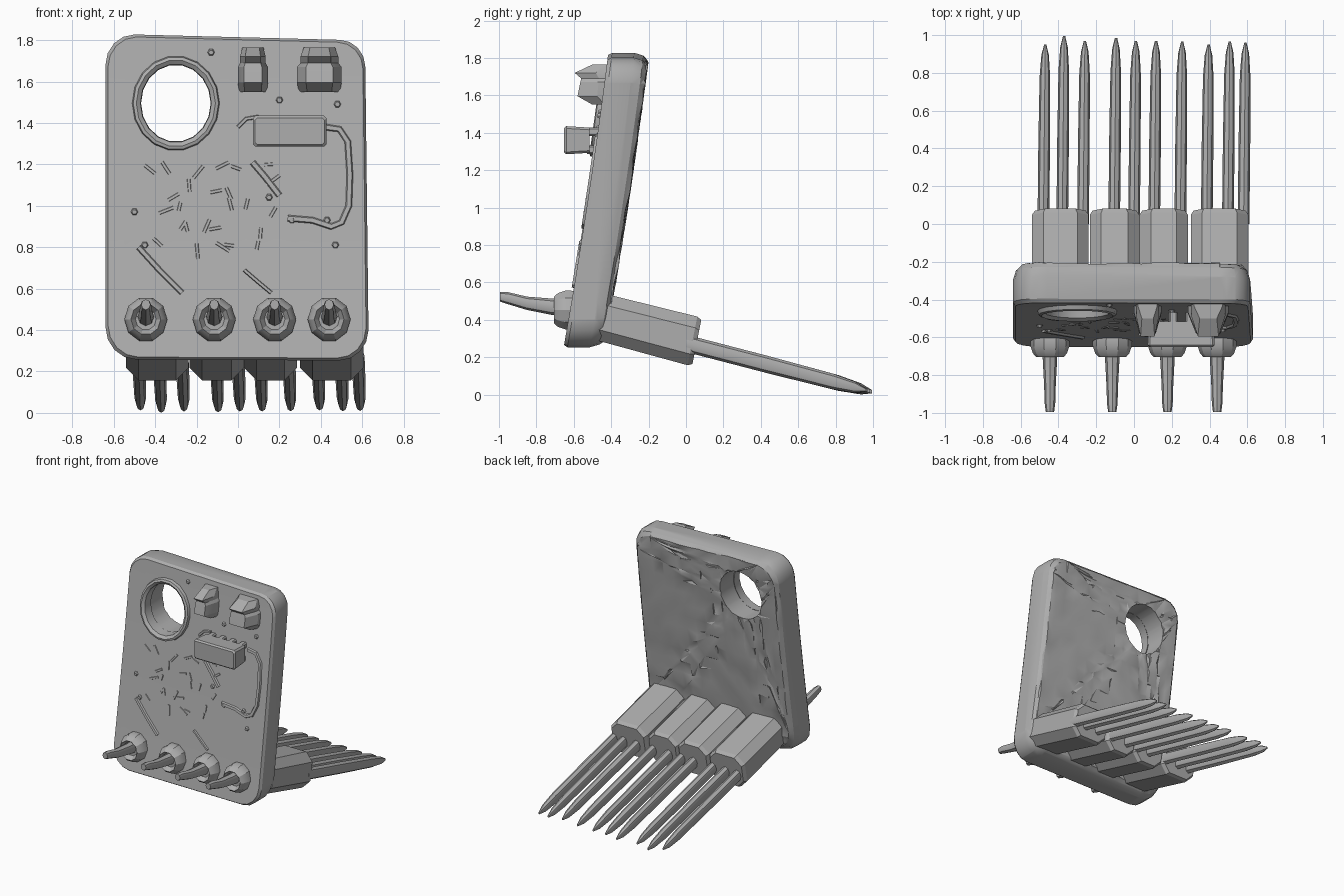
import bpy, bmesh, math, random
from mathutils import Vector

random.seed(4)
cube = bpy.data.objects.get("Cube")
if cube:
    bpy.data.objects.remove(cube)

grey = bpy.data.materials.new("plain grey")
grey.use_nodes = True
grey.diffuse_color = (0.42, 0.42, 0.42, 1)
grey.node_tree.nodes["Principled BSDF"].inputs["Base Color"].default_value = (0.42, 0.42, 0.42, 1)


def front_y(z):
    """Depth of the leaning, slightly bowed board front at height z."""
    return -0.70 + 0.185 * z - 0.016 * z * z


def smooth(ob, angle):
    bpy.ops.object.select_all(action='DESELECT')
    ob.select_set(True)
    bpy.context.view_layer.objects.active = ob
    bpy.ops.object.shade_smooth_by_angle(angle=math.radians(angle))


def finish(name, bm, angle=35):
    bmesh.ops.recalc_face_normals(bm, faces=bm.faces)
    mesh = bpy.data.meshes.new(name)
    bm.to_mesh(mesh)
    bm.free()
    mesh.materials.append(grey)
    ob = bpy.data.objects.new(name, mesh)
    bpy.context.collection.objects.link(ob)
    smooth(ob, angle)
    return ob


def skin(rings, closed=False):
    """Join matching rings of points into a solid, capped unless closed."""
    bm = bmesh.new()
    loops = [[bm.verts.new(p) for p in ring] for ring in rings]
    pairs = list(zip(loops, loops[1:]))
    if closed:
        pairs.append((loops[-1], loops[0]))
    else:
        bm.faces.new(loops[0])
        bm.faces.new(loops[-1])
    for a, b in pairs:
        for i in range(len(a)):
            j = (i + 1) % len(a)
            bm.faces.new((a[i], a[j], b[j], b[i]))
    return bm


def oval(x, y, z, rx, rz, sides):
    return [(x + rx * math.cos(math.tau * i / sides), y,
             z + rz * math.sin(math.tau * i / sides)) for i in range(sides)]


def chamfered(x, y, z, w, h, c):
    """Octagonal cross-section facing along y."""
    a, b = w / 2, h / 2
    return [(x + p, y, z + q) for p, q in (
        (-a + c, -b), (a - c, -b), (a, -b + c), (a, b - c),
        (a - c, b), (-a + c, b), (-a, b - c), (-a, -b + c))]


def ridge(name, points, width, height=0.012):
    """Low raised strip following (x, z) points across the board front."""
    rings = []
    for i, (x, z) in enumerate(points):
        p, q = points[max(i - 1, 0)], points[min(i + 1, len(points) - 1)]
        side = Vector((p[1] - q[1], q[0] - p[0])).normalized() * width
        rings.append([(x + s * side.x, front_y(z + s * side.y) + d, z + s * side.y)
                      for s, d in ((-1, 0.01), (-0.5, -height), (0.5, -height), (1, 0.01))])
    finish(name, skin(rings))


# Circuit board: rounded outline with softened rims
corners = [(0.49, 1.67, 0.125, 0), (-0.50, 1.68, 0.14, 90),
           (-0.49, 0.415, 0.15, 180), (0.49, 0.40, 0.14, 270)]
outline = []
for cx, cz, r, start in corners:
    for k in range(5):
        a = math.radians(start + k * 22.5)
        outline.append((cx + r * math.cos(a), cz + r * 1.05 * math.sin(a)))


def board_ring(depth, shrink):
    return [(x * (1 - shrink / 0.63), depth, 1.04 + (z - 1.04) * (1 - shrink / 0.78))
            for x, z in outline]


board = finish("circuit_board", skin([
    board_ring(0, 0.012), board_ring(0.02, 0), board_ring(0.14, 0),
    board_ring(0.19, 0.015), board_ring(0.216, 0.04)]))

# Mounting hole, cut while the board is still flat
hole_x, hole_z = -0.30, 1.495
cutter = finish("hole_cutter", skin([oval(hole_x, y, hole_z, 0.178, 0.19, 24) for y in (-0.3, 0.5)]))
cutter.hide_render = True
mod = board.modifiers.new("hole", 'BOOLEAN')
mod.object, mod.operation, mod.solver = cutter, 'DIFFERENCE', 'EXACT'
bpy.context.view_layer.objects.active = board
bpy.ops.object.modifier_apply(modifier="hole")
bpy.data.objects.remove(cutter)

# Lean and bow the board, roughening its back
bm = bmesh.new()
bm.from_mesh(board.data)
bmesh.ops.triangulate(bm, faces=bm.faces)
for axis, low, step, count in ((2, 0.403, 0.097, 14), (0, -0.543, 0.083, 14)):
    for i in range(count):
        co, no = Vector(), Vector()
        co[axis], no[axis] = low + i * step, 1
        bmesh.ops.bisect_plane(bm, geom=bm.verts[:] + bm.edges[:] + bm.faces[:],
                               plane_co=co, plane_no=no, dist=0.0001)
bmesh.ops.triangulate(bm, faces=bm.faces)
for v in bm.verts:
    if v.co.y > 0.21:
        v.co.y += random.uniform(-0.008, 0.006)
    v.co.y += front_y(v.co.z)
bm.to_mesh(board.data)
bm.free()
smooth(board, 25)

# Raised rim round the hole
rim = []
for grow, depth in ((-0.008, 0.06), (-0.005, -0.012), (0.015, -0.028), (0.03, -0.022), (0.04, 0.02)):
    ring = oval(hole_x, 0, hole_z, 0.176 + grow, 0.194 + grow, 18)
    rim.append([(x, front_y(z) + depth, z) for x, y, z in ring])
finish("hole_rim", skin(rim, closed=True), 25)

# Connector housings behind the board, sloping down to the rear
for x, w in ((-0.39, 0.30), (-0.103, 0.262), (0.157, 0.256), (0.453, 0.305)):
    rings = [chamfered(x, -0.47, 0.418, w, 0.26, 0.06),
             chamfered(x, 0.035, 0.287, w, 0.26, 0.06),
             chamfered(x, 0.06, 0.281, w - 0.03, 0.235, 0.055)]
    rings[1:] = [[(a, b + 0.2 * (c - 0.29), c) for a, b, c in r] for r in rings[1:]]
    finish("pin_housing", skin(rings), 20)

# Long tapering pins
pins = ((-0.48, 0.95), (-0.38, 0.995), (-0.27, 0.97), (-0.105, 0.985), (0.0, 0.97),
        (0.107, 0.97), (0.245, 0.965), (0.385, 0.95), (0.497, 0.965), (0.58, 0.96))
for x, tip in pins:
    rings = []
    for t, r in ((0, 0.031), (0.45, 0.031), (0.82, 0.028), (0.94, 0.02), (1, 0.006)):
        y = t * tip
        rings.append(oval(x + 0.01 * t, y, 0.274 - 0.265 * y + 0.005 * t, r, r * 1.5, 8))
    finish("long_pin", skin(rings), 40)

# Cupped solder collars and short pins on the front
for x in (-0.445, -0.115, 0.177, 0.44):
    collar = [oval(x, y, 0.452, r, r * 1.05, 10) for y, r in (
        (-0.55, 0.09), (-0.60, 0.103), (-0.645, 0.104), (-0.685, 0.09), (-0.705, 0.072),
        (-0.67, 0.05))]
    finish("solder_collar", skin(collar), 25)
    pin = [oval(x, y, z, r, r * 1.15, 8) for y, z, r in (
        (-0.62, 0.462, 0.042), (-0.72, 0.47, 0.038), (-0.85, 0.488, 0.031),
        (-0.95, 0.515, 0.028), (-0.995, 0.523, 0.022))]
    finish("short_pin", skin(pin), 40)

# Chip standing off the board on small legs
finish("chip", skin([chamfered(0.25, y, 1.36, w, h, 0.012) for y, w, h in (
    (-0.515, 0.345, 0.135), (-0.64, 0.355, 0.15), (-0.652, 0.335, 0.13))]), 25)
for row in (1.31, 1.405):
    for i in range(4):
        x = 0.12 + i * 0.087
        finish("chip_leg", skin([chamfered(x, y, row, 0.045, 0.045, 0.008)
                                 for y in (-0.43, -0.53)]), 25)

# Two blocky components with peaked, slanting tops
for name, x, w in (("small_component", 0.072, 0.145), ("large_component", 0.393, 0.215)):
    rings = []
    for z, near, s in ((1.55, -0.50, 0.92), (1.595, -0.58, 1), (1.67, -0.565, 1),
                       (1.69, -0.56, 0.85), (1.72, -0.595, 0.85), (1.765, -0.50, 0.7)):
        a, far = w * s / 2, -0.37
        m = (near + far) / 2
        rings.append([(x - a, m, z), (x - a * 0.6, near, z), (x + a * 0.6, near, z),
                      (x + a, m, z), (x + a, far, z), (x - a, far, z)])
    finish(name, skin(rings), 20)

# Raised traces on the front
ridge("curved_trace", [(0.42, 1.38), (0.49, 1.37), (0.53, 1.31), (0.54, 1.15), (0.535, 1.0),
                       (0.50, 0.92), (0.45, 0.90), (0.36, 0.93), (0.24, 0.94)], 0.02)
ridge("left_trace", [(-0.48, 0.80), (-0.38, 0.69), (-0.27, 0.58)], 0.018)
ridge("middle_trace", [(0.07, 1.21), (0.13, 1.14), (0.20, 1.05)], 0.02)
ridge("lower_trace", [(0.03, 0.69), (0.10, 0.63), (0.16, 0.58)], 0.012)
ridge("upper_trace", [(0.0, 1.38), (0.04, 1.42), (0.10, 1.43)], 0.012)

# Small flecks and solder dots scattered over the front
for i in range(26):
    x, z = random.uniform(-0.48, 0.2), random.uniform(0.78, 1.2)
    a, n = random.uniform(0, math.pi), random.uniform(0.02, 0.04)
    dx, dz = n * math.cos(a), n * math.sin(a)
    ridge("fleck", [(x - dx, z - dz), (x + dx, z + dz)], 0.012, 0.005)
for x, z in ((-0.13, 1.74), (0.20, 1.51), (0.48, 1.49), (-0.50, 0.97),
             (0.26, 0.93), (0.43, 0.93), (0.15, 1.04), (-0.45, 0.81), (0.47, 0.81)):
    y = front_y(z)
    finish("solder_dot", skin([oval(x, y + 0.01, z, 0.022, 0.022, 6),
                               oval(x, y - 0.012, z, 0.012, 0.012, 6)]))
